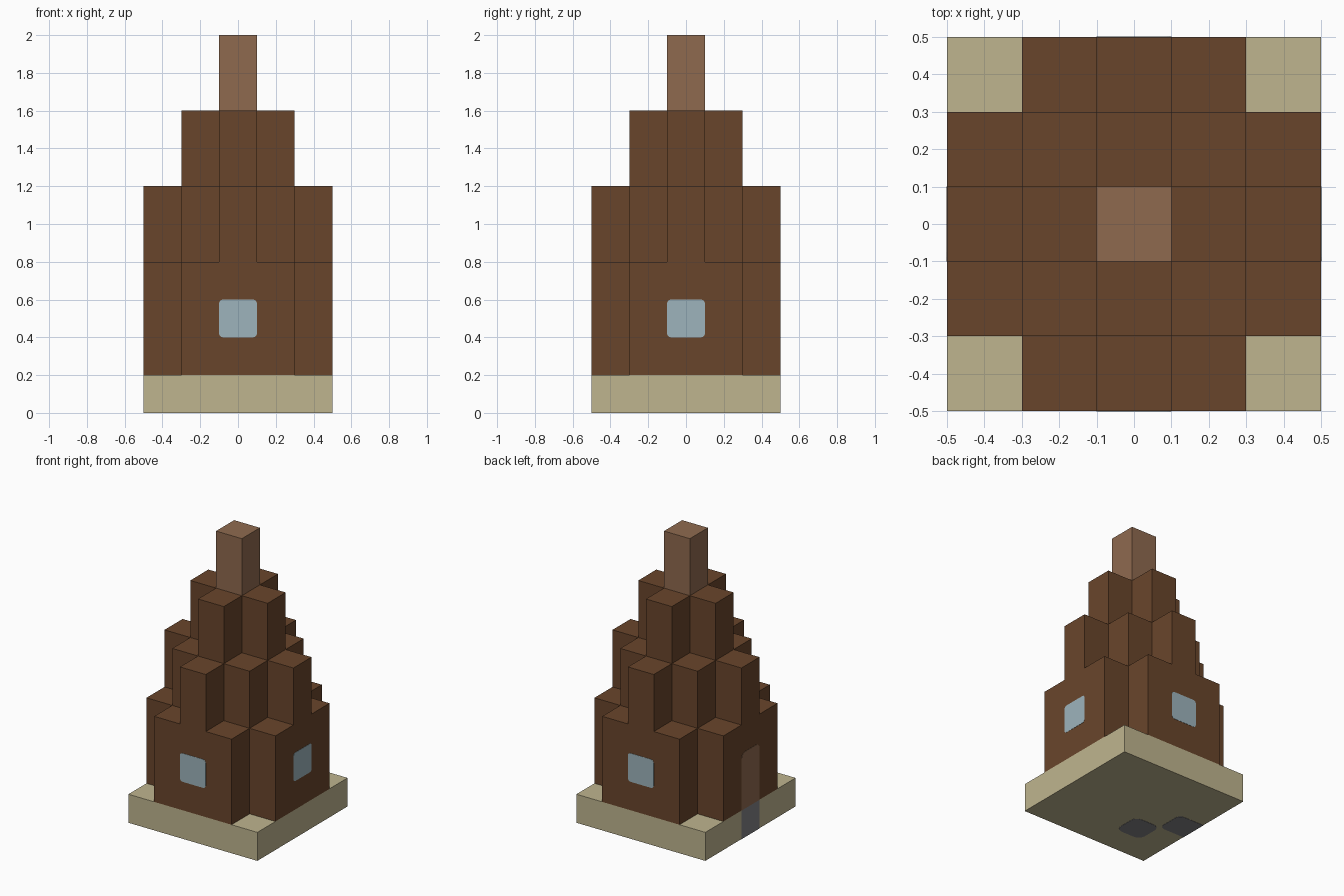
import bpy, bmesh, math
from mathutils import Matrix, Vector

default = bpy.data.objects.get("Cube")
if default:
    bpy.data.objects.remove(default, do_unlink=True)


def material(name, rgb):
    """Flat material from 0-255 display colour."""
    linear = [((c / 255 + 0.055) / 1.055) ** 2.4 for c in rgb] + [1.0]
    mat = bpy.data.materials.new(name)
    mat.use_nodes = True
    mat.diffuse_color = linear
    mat.node_tree.nodes["Principled BSDF"].inputs["Base Color"].default_value = linear
    return mat


dark_wood = material("dark_wood", (105, 69, 43))
light_wood = material("light_wood", (143, 106, 79))
sandstone = material("sandstone", (191, 181, 143))
glass = material("pale_blue_glass", (157, 180, 188))
grey = material("grey_stone", (130, 130, 134))


def finish(name, bm, mat):
    bmesh.ops.remove_doubles(bm, verts=bm.verts, dist=0.0001)
    bmesh.ops.recalc_face_normals(bm, faces=bm.faces)
    mesh = bpy.data.meshes.new(name)
    bm.to_mesh(mesh)
    bm.free()
    mesh.materials.append(mat)
    obj = bpy.data.objects.new(name, mesh)
    bpy.context.collection.objects.link(obj)
    return obj


def box(name, width, bottom, top, mat):
    bm = bmesh.new()
    place = Matrix.Translation((0, 0, (bottom + top) / 2))
    bmesh.ops.create_cube(bm, size=1, matrix=place @ Matrix.Diagonal((width, width, top - bottom, 1)))
    return finish(name, bm, mat)


def plate(name, centre, normal, up, size, low_radius, high_radius, mat):
    """Thin rounded panel lying on a surface."""
    n, u = Vector(normal), Vector(up)
    side = u.cross(n)
    half_w, half_h = size[0] / 2, size[1] / 2
    bm = bmesh.new()
    outline = []
    corners = [(1, 1, high_radius), (-1, 1, high_radius), (-1, -1, low_radius), (1, -1, low_radius)]
    for i, (sx, sy, r) in enumerate(corners):
        steps = 4 if r else 0
        for k in range(steps + 1):
            angle = math.pi / 2 * (i + k / max(steps, 1))
            x = sx * (half_w - r) + r * math.cos(angle)
            y = sy * (half_h - r) + r * math.sin(angle)
            outline.append(bm.verts.new(Vector(centre) + side * x + u * y - n * 0.001))
    face = bm.faces.new(outline)
    grown = bmesh.ops.extrude_face_region(bm, geom=[face])["geom"]
    moved = [v for v in grown if isinstance(v, bmesh.types.BMVert)]
    bmesh.ops.translate(bm, verts=moved, vec=n * 0.0025)
    bmesh.ops.delete(bm, geom=[face], context='FACES')
    return finish(name, bm, mat)


# Stepped tower: column height falls with distance from the middle
CELL, FLOOR, STEP = 0.2, 0.2, 0.4


def height(i, j):
    if max(abs(i), abs(j)) > 2 or abs(i) + abs(j) > 3:
        return FLOOR
    return min(2.0 - STEP * (abs(i) + abs(j)), 1.6)


bm = bmesh.new()


def quad(points):
    bm.faces.new([bm.verts.new(p) for p in points])


for i in range(-2, 3):
    for j in range(-2, 3):
        top = height(i, j)
        if top <= FLOOR:
            continue
        h = CELL / 2
        ring = [(i * CELL + a * h, j * CELL + b * h) for a, b in ((-1, -1), (1, -1), (1, 1), (-1, 1))]
        quad([(x, y, top) for x, y in ring])
        for k, (di, dj) in enumerate(((0, -1), (1, 0), (0, 1), (-1, 0))):
            low = height(i + di, j + dj)
            if low < top:
                a, b = ring[k], ring[(k + 1) % 4]
                quad([(*a, low), (*b, low), (*b, top), (*a, top)])
finish("stepped_tower", bm, dark_wood)

# Base slab and top post
box("base_slab", 1.0, 0.0, FLOOR, sandstone)
box("top_post", CELL, 1.6, 2.0, light_wood)

# Windows on three sides
UP = (0, 0, 1)
for name, n in (("front", (0, -1, 0)), ("left", (1, 0, 0)), ("back", (0, 1, 0))):
    plate(name + "_window", Vector(n) * 0.5 + Vector((0, 0, 0.5)), n, UP,
          (CELL, CELL), 0.02, 0.02, glass)

# Door and its sill on the remaining side
RIGHT = (-1, 0, 0)
plate("door", (-0.5, 0, 0.4), RIGHT, UP, (CELL, 0.4), 0, 0.04, light_wood)
plate("door_sill", (-0.5, 0, 0.1), RIGHT, UP, (CELL, CELL), 0, 0, grey)

# Grey stones showing under the slab
DOWN = (0, 0, -1)
plate("sill_underside", (-0.4, 0, 0), DOWN, RIGHT, (CELL, CELL), 0.04, 0, grey)
plate("inner_stone", (-0.2, -0.2, 0), DOWN, RIGHT, (CELL, CELL), 0.05, 0.05, grey)
